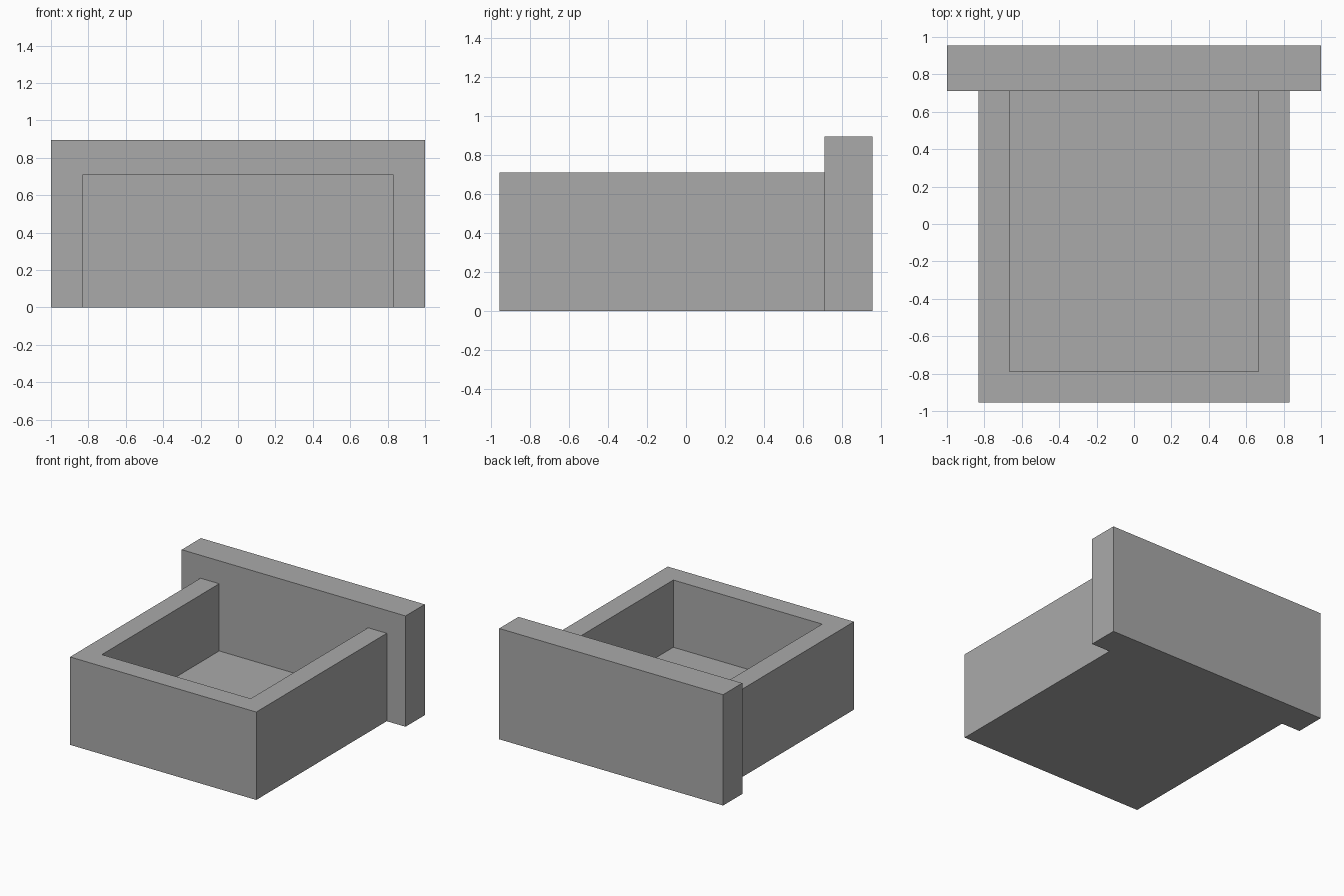
import bpy
import bmesh

cube = bpy.data.objects.get("Cube")
if cube:
    bpy.data.objects.remove(cube, do_unlink=True)

GREY = (0.40, 0.40, 0.40, 1.0)
mat = bpy.data.materials.new("plain grey")
mat.use_nodes = True
mat.diffuse_color = GREY
mat.node_tree.nodes["Principled BSDF"].inputs["Base Color"].default_value = GREY


def box(bm, low, high):
    """Add an axis-aligned box between two corners and return its faces."""
    verts = bmesh.ops.create_cube(bm, size=1)["verts"]
    for v in verts:
        for i in range(3):
            v.co[i] = high[i] if v.co[i] > 0 else low[i]
    return list({f for v in verts for f in v.link_faces})


def finish(bm, name):
    mesh = bpy.data.meshes.new(name)
    bm.to_mesh(mesh)
    bm.free()
    mesh.materials.append(mat)
    obj = bpy.data.objects.new(name, mesh)
    bpy.context.collection.objects.link(obj)
    return obj


WALL = 0.167
HALF = 0.832
FRONT, JOINT, BACK = -0.955, 0.71, 0.955
TRAY_TOP, PANEL_TOP = 0.71, 0.895

# Drawer tray: floor, two side walls and one end wall, open towards the panel
bm = bmesh.new()
box(bm, (-HALF, FRONT, 0), (HALF, JOINT, TRAY_TOP))
cavity = bmesh.new()
box(cavity, (-HALF + WALL, FRONT + WALL, WALL), (HALF - WALL, JOINT + 0.1, TRAY_TOP + 0.1))
tray = finish(bm, "drawer_tray")
cutter = finish(cavity, "cavity_cutter")
cutter.hide_render = True
cut = tray.modifiers.new("hollow", "BOOLEAN")
cut.operation = "DIFFERENCE"
cut.solver = "EXACT"
cut.object = cutter

# Apply the hollow and discard the cutter
bpy.context.view_layer.objects.active = tray
bpy.ops.object.modifier_apply(modifier=cut.name)
bpy.data.objects.remove(cutter, do_unlink=True)

# Wide face panel closing the open end
bm = bmesh.new()
box(bm, (-1, JOINT, 0), (1, BACK, PANEL_TOP))
finish(bm, "face_panel")
